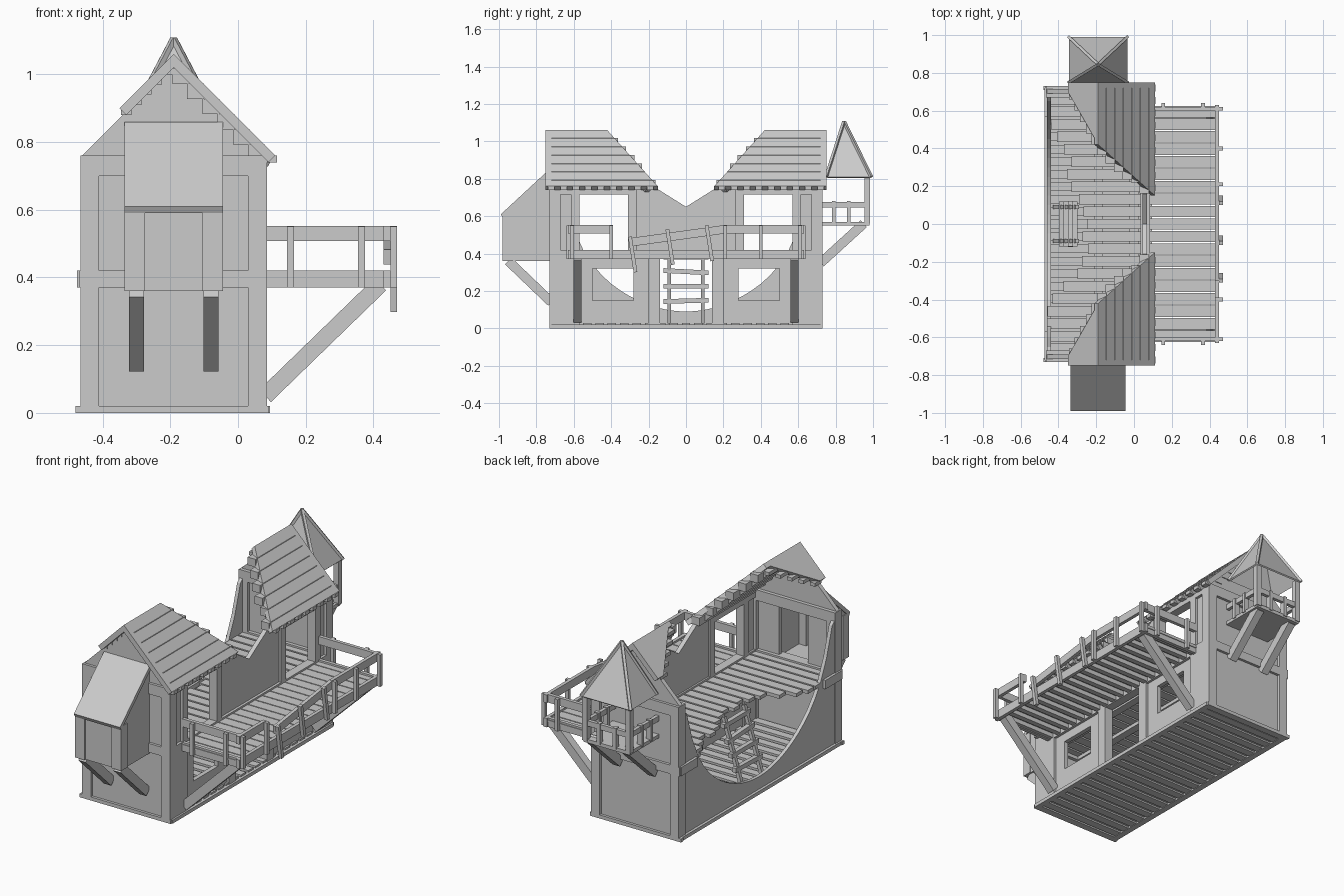
import bpy, bmesh, random
from mathutils import Vector

random.seed(4)
cube = bpy.data.objects.get("Cube")
if cube:
    bpy.data.objects.remove(cube, do_unlink=True)

material = bpy.data.materials.new("weathered_grey")
material.use_nodes = True
grey = (0.6, 0.6, 0.6, 1)
material.diffuse_color = grey
material.node_tree.nodes["Principled BSDF"].inputs["Base Color"].default_value = grey

# Main positions
LEFT, RIGHT, RIDGE = -0.46, 0.08, -0.19
END, OVERHANG = 0.72, 0.75
BASE, BAND, FLOOR, EAVE, PEAK = 0.02, 0.37, 0.42, 0.76, 1.06
ROOF_LEFT, ROOF_RIGHT = -0.35, 0.11
DECK_EDGE, DECK_END, RAIL = 0.44, 0.61, 0.53
BAY_END, BAY_LOW, BAY_HIGH, BAY_TOP = 0.97, 0.36, 0.61, 0.86
TURRET_FLOOR, TURRET_RAIL, TURRET_EAVE = 0.56, 0.66, 0.81
THIN, TIMBER, PITCH = 0.02, 0.045, 0.066

# Spans shared by several parts
LOWER, UPPER = (BASE, BAND), (FLOOR, EAVE)
RIGHT_SKIN, RIGHT_STUD = (0.045, 0.07), (0.035, RIGHT + 0.005)
CORNER, GABLE = (0.67, END + 0.01), (0.69, END - 0.005)
WINDOW, DOORWAY = (0.28, 0.5), (0.31, 0.57)


def finish(name, bm):
    bmesh.ops.recalc_face_normals(bm, faces=bm.faces)
    mesh = bpy.data.meshes.new(name)
    bm.to_mesh(mesh)
    bm.free()
    mesh.materials.append(material)
    part = bpy.data.objects.new(name, mesh)
    bpy.context.collection.objects.link(part)
    return part


def pair(part):
    """Repeat a part at the other end of the house."""
    mirror = part.modifiers.new("other_end", "MIRROR")
    mirror.use_axis = (False, True, False)


def slab(name, points, push):
    """Polygon pushed along a vector."""
    bm = bmesh.new()
    face = bm.faces.new([bm.verts.new(point) for point in points])
    result = bmesh.ops.extrude_face_region(bm, geom=[face], use_keep_orig=True)
    moved = [item for item in result["geom"] if isinstance(item, bmesh.types.BMVert)]
    bmesh.ops.translate(bm, vec=Vector(push), verts=moved)
    return finish(name, bm)


def box(name, xs, ys, zs):
    low, high = zs
    corners = [(xs[0], ys[0], low), (xs[1], ys[0], low), (xs[1], ys[1], low), (xs[0], ys[1], low)]
    return slab(name, corners, (0, 0, high - low))


def beam(name, start, end, width=THIN, height=THIN):
    """Timber between two points; width is measured level."""
    start, end = Vector(start), Vector(end)
    along = (end - start).normalized()
    side = along.cross(Vector((0, 0, 1)))
    side = side.normalized() if side.length > 0.01 else Vector((1, 0, 0))
    up = side.cross(along) * height / 2
    side *= width / 2
    return slab(name, [start + side + up, start - side + up, start - side - up, start + side - up], end - start)


def around(centre, size):
    return (centre - size / 2, centre + size / 2)


def on_roof(x, y, drop=0):
    return (x, y, PEAK - abs(x - RIDGE) - drop)


def break_y(x):
    """Where the collapse cuts the right roof."""
    return 0.25 - 0.9 * x


def bowl(y):
    """Top of the collapsed left wall."""
    return min(EAVE, 0.09 + 0.9 * y ** 2 + 7 * y ** 8)


# Ground frame, sheet and planks, with the broken upper floor above
pair(box("base_end", (LEFT - THIN, RIGHT + 0.01), (END - 0.01, END + 0.01), (0, BASE)))
for x in (LEFT, RIGHT):
    box("base_side", around(x, 0.03), (-END, END), (0, BASE))
box("ground_sheet", (LEFT, RIGHT), (-END, END), (0.012, 0.016))
for i in range(-10, 11):
    y = i * PITCH
    box("ground_plank", (LEFT, RIGHT), around(y, TIMBER), (0.003, 0.03))
    broken = -0.25 - max(0, abs(y) - 0.1) / 2 + random.uniform(-THIN, THIN) * 2
    box("upper_plank", (max(LEFT, broken), RIGHT - THIN), around(y, 0.055), (FLOOR - 0.03, FLOOR - 0.01))
for x in (RIDGE, 0):
    box("floor_joist", around(x, TIMBER), (-END, END), (BAND, FLOOR - 0.03))

# Left wall, collapsed to a bowl
rim = [i / 20 for i in range(-13, 14)]
wall = [(-END, 0), (-END, EAVE)] + [(y, bowl(y)) for y in rim] + [(END, EAVE), (END, 0)]
slab("left_wall", [(LEFT, y, z) for y, z in wall], (THIN, 0, 0))
pair(box("left_band", around(LEFT, 0.03), DOORWAY[1:] + (END,), (BAND, FLOOR)))

# Gable walls; the front one opens into the bay
top = [(LEFT, FLOOR + RIDGE / -0.7), (LEFT, EAVE), (RIDGE, PEAK - 0.03), (RIGHT, EAVE), (RIGHT, FLOOR + RIDGE / -0.7)]
pair(slab("gable_top", [(x, GABLE[1], z) for x, z in top], (0, GABLE[0] - GABLE[1], 0)))
pair(box("gable_lower", (LEFT, RIGHT), GABLE, (0, FLOOR)))
pair(box("gable_pier", (LEFT, RIDGE - 0.09), GABLE, UPPER))
pair(box("gable_pier", (RIDGE + 0.09, RIGHT), GABLE, UPPER))
box("rear_infill", around(RIDGE, 0.18), GABLE, UPPER)
pair(box("gable_band", (LEFT - 0.01, RIGHT), CORNER, (BAND, FLOOR)))
pair(box("gable_beam", (LEFT, RIGHT), CORNER, (0.7, EAVE)))
pair(box("left_corner_post", (LEFT - 0.005, LEFT + 0.05), CORNER, (BASE, EAVE)))
pair(box("right_corner_post", (RIGHT - 0.05, RIGHT + 0.005), CORNER, (BASE, EAVE)))

# Right wall: lower windows either side of the door
pair(box("window_sill_wall", RIGHT_SKIN, WINDOW, (BASE, 0.15)))
pair(box("window_head_wall", RIGHT_SKIN, WINDOW, (0.32, BAND)))
pair(box("window_inner_wall", RIGHT_SKIN, (0.2, WINDOW[0]), LOWER))
pair(box("window_outer_wall", RIGHT_SKIN, (WINDOW[1], 0.57), LOWER))
pair(box("door_stud", RIGHT_STUD, (0.14, 0.2), LOWER))
pair(box("end_panel", RIGHT_STUD, (0.57, END), LOWER))
box("right_band", RIGHT_STUD, (-END, END), (BAND, FLOOR))

# Right wall: upper doorways and the notched middle
pair(box("upper_end_panel", RIGHT_SKIN, (DOORWAY[1], END), UPPER))
pair(box("doorway_outer_post", RIGHT_STUD, (DOORWAY[1], DOORWAY[1] + TIMBER), UPPER))
pair(box("doorway_inner_post", RIGHT_STUD, (DOORWAY[0] - TIMBER, DOORWAY[0]), (FLOOR, EAVE - THIN)))
pair(box("doorway_lintel", RIGHT_STUD, (DOORWAY[0] - TIMBER, END), (EAVE - TIMBER, EAVE)))
notch = [(DOORWAY[0], FLOOR), (DOORWAY[0], 0.74), (0.16, 0.75), (0.08, 0.7)]
middle = notch + [(0, 0.65)] + [(-y, z) for y, z in reversed(notch)]
slab("upper_middle_wall", [(RIGHT_SKIN[0], y, z) for y, z in middle], (RIGHT_SKIN[1] - RIGHT_SKIN[0], 0, 0))

# Broken roof
ridge_line = [on_roof(RIDGE, break_y(RIDGE)), on_roof(RIDGE, OVERHANG)]
right_edge = [on_roof(ROOF_RIGHT, OVERHANG), on_roof(ROOF_RIGHT, break_y(ROOF_RIGHT))]
left_edge = [on_roof(ROOF_LEFT, OVERHANG), on_roof(ROOF_LEFT, END - THIN)]
pair(slab("roof_right", ridge_line + right_edge, (-THIN, 0, -THIN)))
pair(slab("roof_left", ridge_line + left_edge, (THIN, 0, -THIN)))
inset = 0.05
pair(beam("break_rafter", on_roof(RIDGE, break_y(RIDGE) + THIN, inset),
          on_roof(RIGHT, break_y(RIGHT) + THIN, inset), TIMBER, 0.03))
pair(beam("gable_rafter", on_roof(RIDGE, CORNER[0], inset), on_roof(RIGHT, CORNER[0], inset), 0.03, 0.03))
for i in range(6):
    x = RIDGE + THIN + i * TIMBER
    stub = random.uniform(THIN, inset)
    pair(beam("purlin", on_roof(x, END, TIMBER), on_roof(x, break_y(x) - stub, TIMBER), inset, TIMBER))
for i in range(5):
    x = ROOF_LEFT + THIN + i * 0.03
    pair(beam("left_batten", on_roof(x, END, 0.03), on_roof(x, 0.66 - i * 0.06, 0.03), 0.03, THIN))
for i in range(9):
    pair(box("eave_tooth", around(ROOF_RIGHT - 0.01, 0.03), around(END - i * PITCH, 0.035), (EAVE - THIN, EAVE)))

# Balcony floor and braces
for i in range(-9, 10):
    y = i * PITCH
    box("balcony_plank", (RIGHT, DECK_EDGE), around(y, 0.06), (FLOOR - THIN, FLOOR - 0.01))
    box("balcony_joist", (RIGHT, DECK_EDGE), around(y, 0.03), (BAND + 0.005, FLOOR - THIN))
box("balcony_front_beam", around(DECK_EDGE, THIN), (-DECK_END - THIN, DECK_END + THIN), (BAND, FLOOR))
pair(box("balcony_side_beam", (RIGHT, DECK_EDGE), around(DECK_END, THIN), (BAND, FLOOR)))
pair(beam("balcony_brace", (RIGHT, 0.58, 0.05), (DECK_EDGE - THIN, 0.58, BAND + 0.01), TIMBER, inset))

# Balcony rails, with the fallen middle
pair(box("balcony_side_rail", (RIGHT, DECK_EDGE), around(DECK_END, THIN), around(RAIL, TIMBER)))
for x in (0.155, 0.365):
    pair(box("side_rail_post", around(x, THIN), around(DECK_END + THIN, THIN), (BAND, RAIL + THIN)))
for y in (-DECK_END, -0.4, 0.21, 0.4, DECK_END):
    box("front_rail_post", around(DECK_EDGE + THIN, THIN), around(y, THIN), (BAND, RAIL + THIN))
for span in ((-DECK_END - THIN, -0.39), (0.2, DECK_END + THIN)):
    box("front_rail", around(DECK_EDGE, THIN), span, around(RAIL, TIMBER))
beam("fallen_rail", (DECK_EDGE, -0.3, 0.46), (DECK_EDGE, 0.21, RAIL), THIN, TIMBER)
for y, z in ((-0.28, 0.3), (-0.08, 0.34), (0.13, 0.36)):
    beam("fallen_post", (DECK_EDGE + THIN, y + 0.01, z), (DECK_EDGE + THIN, y - THIN, z + 0.19))

# Ladder to the upper floor
foot, head = Vector((-0.42, 0, 0.03)), Vector((-0.3, 0, FLOOR))
for y in (-0.09, 0.09):
    shift = Vector((0, y, 0))
    beam("ladder_rail", foot + shift, head + shift)
for i in range(1, 5):
    reach = Vector((0, 0.12, random.uniform(-0.01, 0.01)))
    centre = foot.lerp(head, i / 5 + 0.1)
    beam("ladder_rung", centre - reach, centre + reach, 0.025, 0.025)

# Front bay with its lean-to roof
bay = [(-END, BAY_LOW), (-BAY_END, BAY_LOW), (-BAY_END, BAY_HIGH - 0.01), (-END, BAY_TOP - THIN)]
for side in (-1, 1):
    x = RIDGE + side * 0.13
    slab("bay_side", [(x, y, z) for y, z in bay], (side * 0.01, 0, 0))
    box("bay_post", around(RIDGE + side * 0.115, 0.06), (-BAY_END - 0.01, -BAY_END + TIMBER), (BAY_LOW, BAY_HIGH))
box("bay_front", around(RIDGE, 0.2), (-BAY_END, -BAY_END + THIN), (BAY_LOW, BAY_HIGH))
box("bay_floor", around(RIDGE, 0.28), (-BAY_END, -END), (BAY_LOW, BAY_LOW + THIN))
low_edge = [(x, -BAY_END - THIN, BAY_HIGH) for x in around(RIDGE, 0.29)]
high_edge = [(x, -END, BAY_TOP) for x in around(RIDGE, 0.29)]
slab("bay_roof", low_edge + high_edge[::-1], (0, 0.01, -THIN))

# Rear turret: floor, rails, posts and the braces at both ends
box("turret_floor", around(RIDGE, 0.29), (END, BAY_END + 0.01), around(TURRET_FLOOR, THIN))
for x in around(RIDGE, 0.22):
    beam("bay_brace", (x, -BAY_END + THIN, BAY_LOW), (x, -END, 0.14), TIMBER, inset)
    beam("turret_brace", (x, BAY_END - THIN, TURRET_FLOOR), (x, END, 0.35), TIMBER, inset)
for x in around(RIDGE, 0.27):
    box("turret_post", around(x, 0.03), around(BAY_END, 0.03), (TURRET_FLOOR, TURRET_EAVE))
    box("turret_side_rail", around(x, THIN), (END, BAY_END), around(TURRET_RAIL, 0.03))
    for y in (0.79, 0.87):
        box("turret_baluster", around(x, 0.03), around(y, THIN), (TURRET_FLOOR, TURRET_RAIL + THIN))
box("turret_back_rail", around(RIDGE, 0.27), around(BAY_END, THIN), around(TURRET_RAIL, 0.03))
for x in around(RIDGE, 0.1):
    box("turret_baluster", around(x, THIN), around(BAY_END, 0.03), (TURRET_FLOOR, TURRET_RAIL + THIN))

# Hollow pyramid roof with hip strips
near, far = [[(x, y, TURRET_EAVE) for x in around(RIDGE, 0.31)] for y in (OVERHANG, BAY_END + THIN)]
corners = near + far[::-1]
tip = (RIDGE, 0.845, 1.105)
bm = bmesh.new()
apex = bm.verts.new(tip)
ring = [bm.verts.new(corner) for corner in corners]
for i, vert in enumerate(ring):
    bm.faces.new((ring[i - 1], vert, apex))
roof = finish("turret_roof", bm)
roof.modifiers.new("shell", "SOLIDIFY").thickness = 0.01
for corner in corners:
    beam("turret_hip", corner, tip, 0.015, 0.015)
